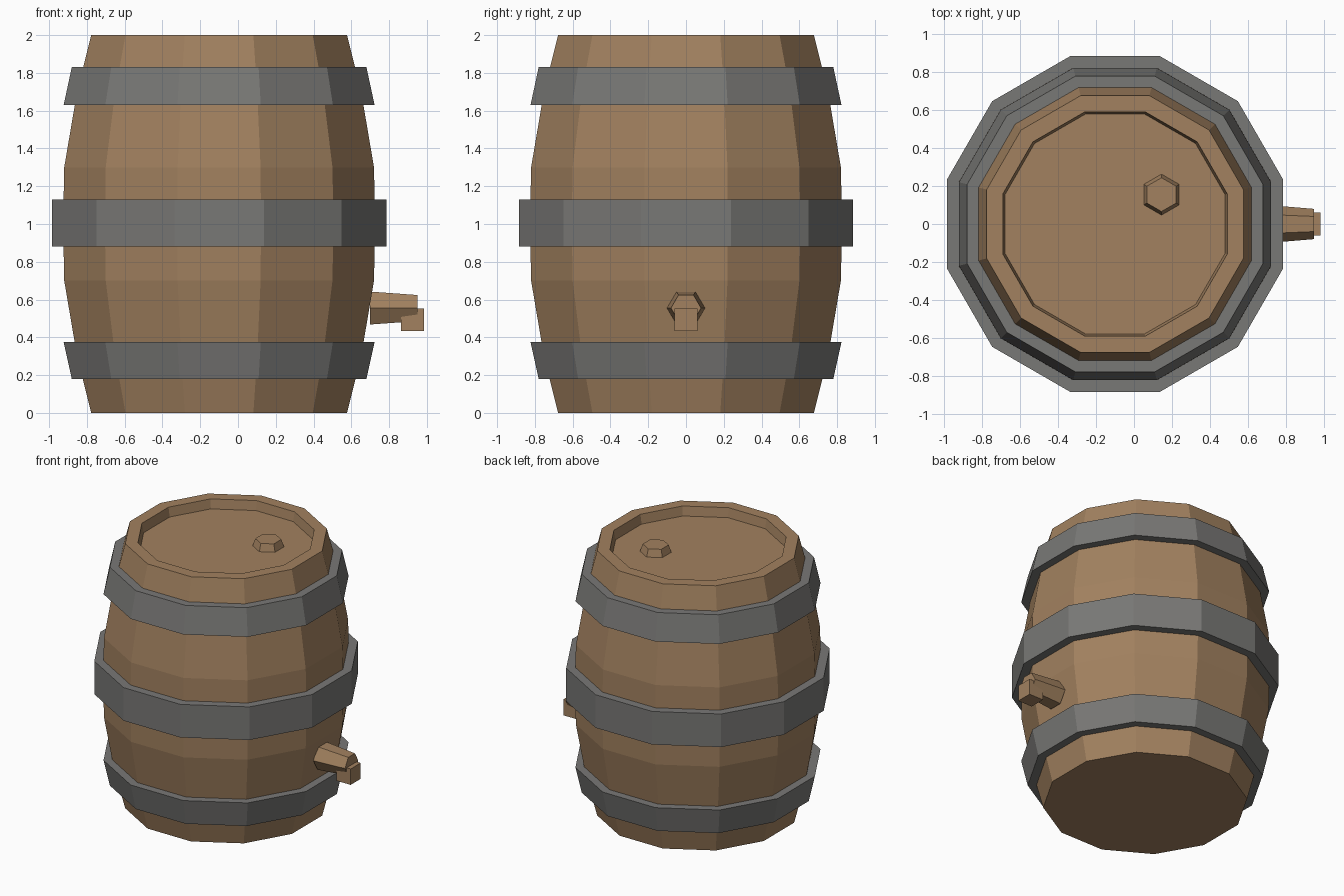
import bpy, bmesh, math
from mathutils import Matrix

default = bpy.data.objects.get("Cube")
if default:
    bpy.data.objects.remove(default, do_unlink=True)


def material(name, rgb):
    mat = bpy.data.materials.new(name)
    mat.use_nodes = True
    mat.diffuse_color = (*rgb, 1)
    mat.node_tree.nodes["Principled BSDF"].inputs["Base Color"].default_value = (*rgb, 1)
    mat.roughness = 0.8
    return mat


WOOD = material("brown wood", (0.36, 0.22, 0.115))
IRON = material("grey iron", (0.19, 0.188, 0.18))
CENTRE_X = -0.10


def finish(bm, name, mat, matrix):
    bmesh.ops.recalc_face_normals(bm, faces=bm.faces)
    mesh = bpy.data.meshes.new(name)
    bm.to_mesh(mesh)
    bm.free()
    mesh.materials.append(mat)
    obj = bpy.data.objects.new(name, mesh)
    obj.matrix_world = matrix
    bpy.context.collection.objects.link(obj)
    return obj


def lathe(name, profile, sides, mat, matrix, closed=False):
    """Flat-sided turned solid; profile holds (distance to flat, height)."""
    bm = bmesh.new()
    rings = []
    for flat, z in profile:
        r = flat / math.cos(math.pi / sides)
        angles = [(i + 0.5) * math.tau / sides for i in range(sides)]
        rings.append([bm.verts.new((r * math.cos(a), r * math.sin(a), z)) for a in angles])
    pairs = list(zip(rings, rings[1:]))
    if closed:
        pairs.append((rings[-1], rings[0]))
    else:
        bm.faces.new(rings[0])
        bm.faces.new(rings[-1])
    for a, b in pairs:
        for i in range(sides):
            j = (i + 1) % sides
            bm.faces.new((a[i], a[j], b[j], b[i]))
    return finish(bm, name, mat, matrix)


axis = Matrix.Translation((CENTRE_X, 0, 0))

# Barrel body with bulging staves and a recessed lid
body = [(0.677, 0), (0.752, 0.3), (0.82, 0.7), (0.826, 1), (0.82, 1.3),
        (0.752, 1.7), (0.677, 2), (0.592, 2), (0.58, 1.93)]
lathe("barrel_body", body, 12, WOOD, axis)

# Iron hoops: lower flat distance, upper flat distance, bottom, top
hoops = {"lower_hoop": (0.78, 0.823, 0.18, 0.375),
         "middle_hoop": (0.885, 0.885, 0.88, 1.13),
         "upper_hoop": (0.823, 0.78, 1.63, 1.83)}
for name, (low, high, z0, z1) in hoops.items():
    wall = 0.075
    lathe(name, [(low, z0), (high, z1), (high - wall, z1), (low - wall, z0)],
          12, IRON, axis, closed=True)

# Six-sided bung on the lid
lathe("bung", [(0.095, 0), (0.077, 0.06)], 6, WOOD,
      Matrix.Translation((0.145, 0.155, 1.925)))

# Tapered tap pointing sideways, with a square spout
lathe("tap", [(0.087, 0), (0.069, 0.25)], 6, WOOD,
      Matrix.Translation((0.70, 0, 0.555)) @ Matrix.Rotation(math.pi / 2, 4, "Y"))
bm = bmesh.new()
bmesh.ops.create_cube(bm, size=0.12)
finish(bm, "tap_spout", WOOD, Matrix.Translation((0.924, 0, 0.493)))
